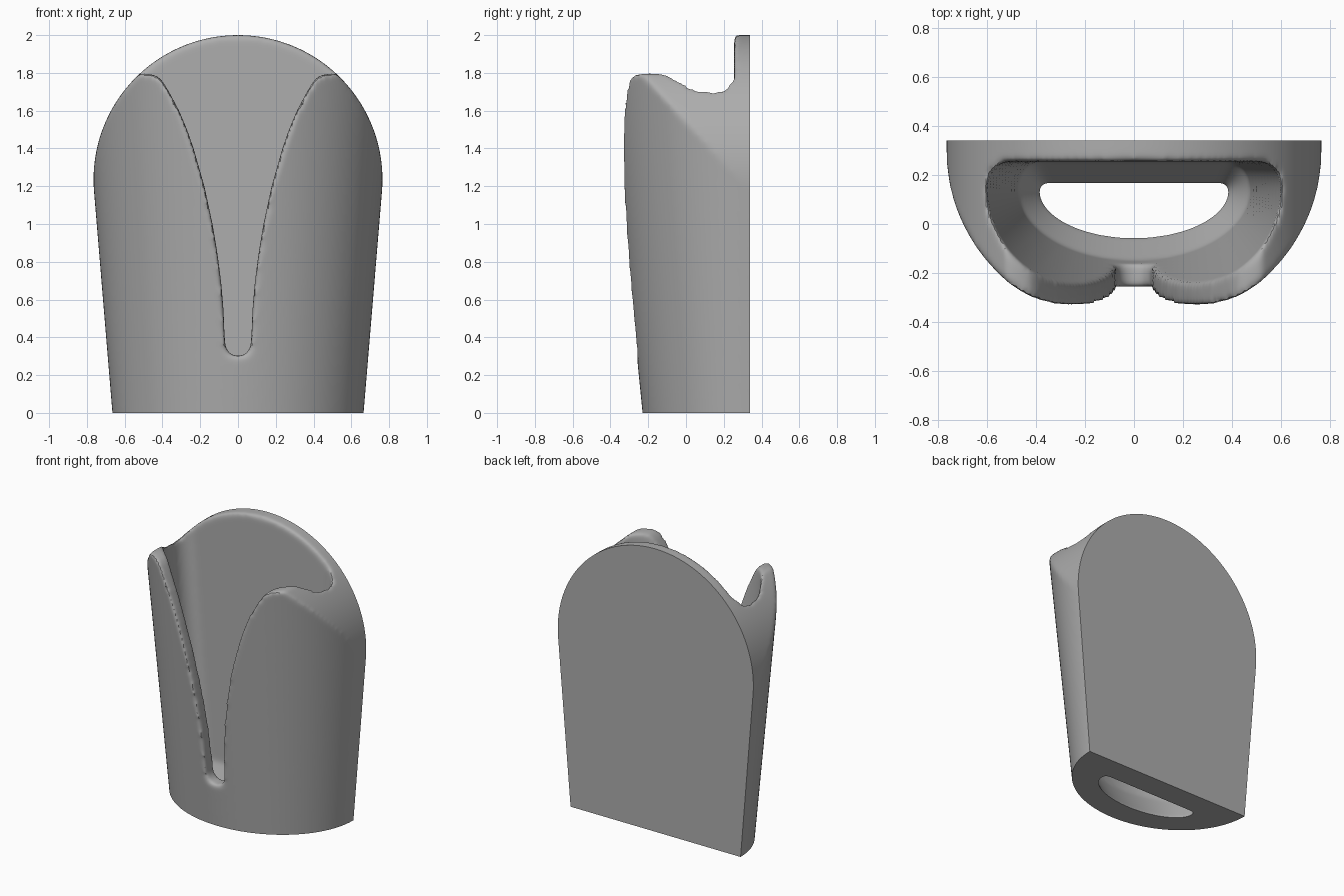
import bpy, bmesh, math

if "Cube" in bpy.data.objects:
    bpy.data.objects.remove(bpy.data.objects["Cube"], do_unlink=True)

BACK = 0.34      # plane of the flat back
EXTRA = 0.12     # surplus stock, trimmed off at the end for crisp edges

grey = bpy.data.materials.new("plain grey")
grey.use_nodes = True
grey.diffuse_color = (0.42, 0.42, 0.42, 1)
grey.node_tree.nodes["Principled BSDF"].inputs["Base Color"].default_value = grey.diffuse_color


def loft(name, rings):
    """Closed solid through rings that share one point count."""
    bm = bmesh.new()
    loops = [[bm.verts.new(p) for p in ring] for ring in rings]
    n = len(loops[0])
    for a, b in zip(loops, loops[1:]):
        for i in range(n):
            j = (i + 1) % n
            bm.faces.new((a[i], a[j], b[j], b[i]))
    bm.faces.new(loops[0])
    bm.faces.new(loops[-1])
    bmesh.ops.recalc_face_normals(bm, faces=bm.faces)
    mesh = bpy.data.meshes.new(name)
    bm.to_mesh(mesh)
    bm.free()
    mesh.materials.append(grey)
    ob = bpy.data.objects.new(name, mesh)
    bpy.context.collection.objects.link(ob)
    return ob


def extrude_y(name, outline, y0, y1):
    return loft(name, [[(x, y, z) for x, z in outline] for y in (y0, y1)])


def boolean(ob, tool, operation):
    mod = ob.modifiers.new(tool.name, 'BOOLEAN')
    mod.operation = operation
    mod.solver = 'EXACT'
    mod.object = tool
    tool.hide_render = True
    tool.hide_set(True)


def bake(ob):
    """Apply the whole modifier stack."""
    dg = bpy.context.evaluated_depsgraph_get()
    mesh = bpy.data.meshes.new_from_object(ob.evaluated_get(dg))
    ob.modifiers.clear()
    ob.data = mesh


def arc(cx, cy, a, b, start, end, steps):
    ts = [math.radians(start + (end - start) * i / steps) for i in range(steps + 1)]
    return [(cx + a * math.cos(t), cy + b * math.sin(t)) for t in ts]


# Tapered half-round shell
def shell_ring(z):
    pts = arc(0, BACK, 0.665 + 0.083 * z, 0.57 + 0.1 * z, 180, 360, 96)
    w = pts[-1][0]
    pts += [(w, BACK + EXTRA), (-w, BACK + EXTRA)]
    return [(x, y, z) for x, y in pts]


holder = loft("holder", [shell_ring(z) for z in (-EXTRA, 2.2)])

# Round arch that shapes the top of the back plate and the sides
arch_outline = [(-1.2, -1), (1.2, -1), (1.2, 1.17)]
arch_outline += arc(0, 1.235, 0.765, 0.765, -4.8, 184.8, 120) + [(-1.2, 1.17)]
arch = extrude_y("arch_cutter", arch_outline, -1, 1)


# Pocket: half-ellipse front, flat back with rounded corners, funnel to the drain hole
def pocket_ring(z, a, b, cy, back, r):
    pts = arc(0, cy, a, b, 180, 360, 72)
    pts += arc(a - r, cy, r, back - cy, 8, 90, 10)
    pts += arc(r - a, cy, r, back - cy, 90, 172, 10)
    return [(x, y, z) for x, y in pts]


pocket = loft("pocket_cutter", [
    pocket_ring(-0.3, 0.385, 0.195, 0.14, 0.165, 0.03),
    pocket_ring(0.0, 0.385, 0.195, 0.14, 0.165, 0.03),
    pocket_ring(0.18, 0.475, 0.29, 0.14, 0.255, 0.09),
    pocket_ring(2.3, 0.65, 0.525, 0.15, 0.255, 0.1)])

# Flared front slot, mirrored about the middle
side = [(0.072, 0.42), (0.077, 0.55), (0.09, 0.7), (0.11, 0.85), (0.135, 1.0),
        (0.178, 1.2), (0.235, 1.4), (0.27, 1.5), (0.312, 1.6), (0.36, 1.69),
        (0.395, 1.75), (0.425, 1.782), (0.47, 1.795), (0.56, 1.8), (0.56, 2.3)]
right = arc(0, 0.368, 0.068, 0.068, -90, 0, 10) + side
slot_outline = right + [(-x, z) for x, z in reversed(right[1:])]
slot = extrude_y("slot_cutter", slot_outline, -1, 0.1)

boolean(holder, arch, 'INTERSECT')
boolean(holder, pocket, 'DIFFERENCE')
boolean(holder, slot, 'DIFFERENCE')

# Soft rounded rims
remesh = holder.modifiers.new("even_mesh", 'REMESH')
remesh.mode = 'VOXEL'
remesh.voxel_size = 0.0125
soften = holder.modifiers.new("soft_rims", 'SMOOTH')
soften.factor = 0.5
soften.iterations = 14
bake(holder)

# Trim the surplus for a flat back and base
def block(name, y0, y1, z0, z1):
    return extrude_y(name, [(-2, z0), (2, z0), (2, z1), (-2, z1)], y0, y1)


trim = block("trim_box", -2, BACK, 0, 3)
boolean(holder, trim, 'INTERSECT')
bake(holder)

for tool in (arch, pocket, slot, trim):
    bpy.data.objects.remove(tool, do_unlink=True)

holder.data.materials.clear()
holder.data.materials.append(grey)
for face in holder.data.polygons:
    face.material_index = 0
bpy.ops.object.select_all(action='DESELECT')
holder.select_set(True)
bpy.context.view_layer.objects.active = holder
bpy.ops.object.shade_smooth_by_angle(angle=math.radians(35))
